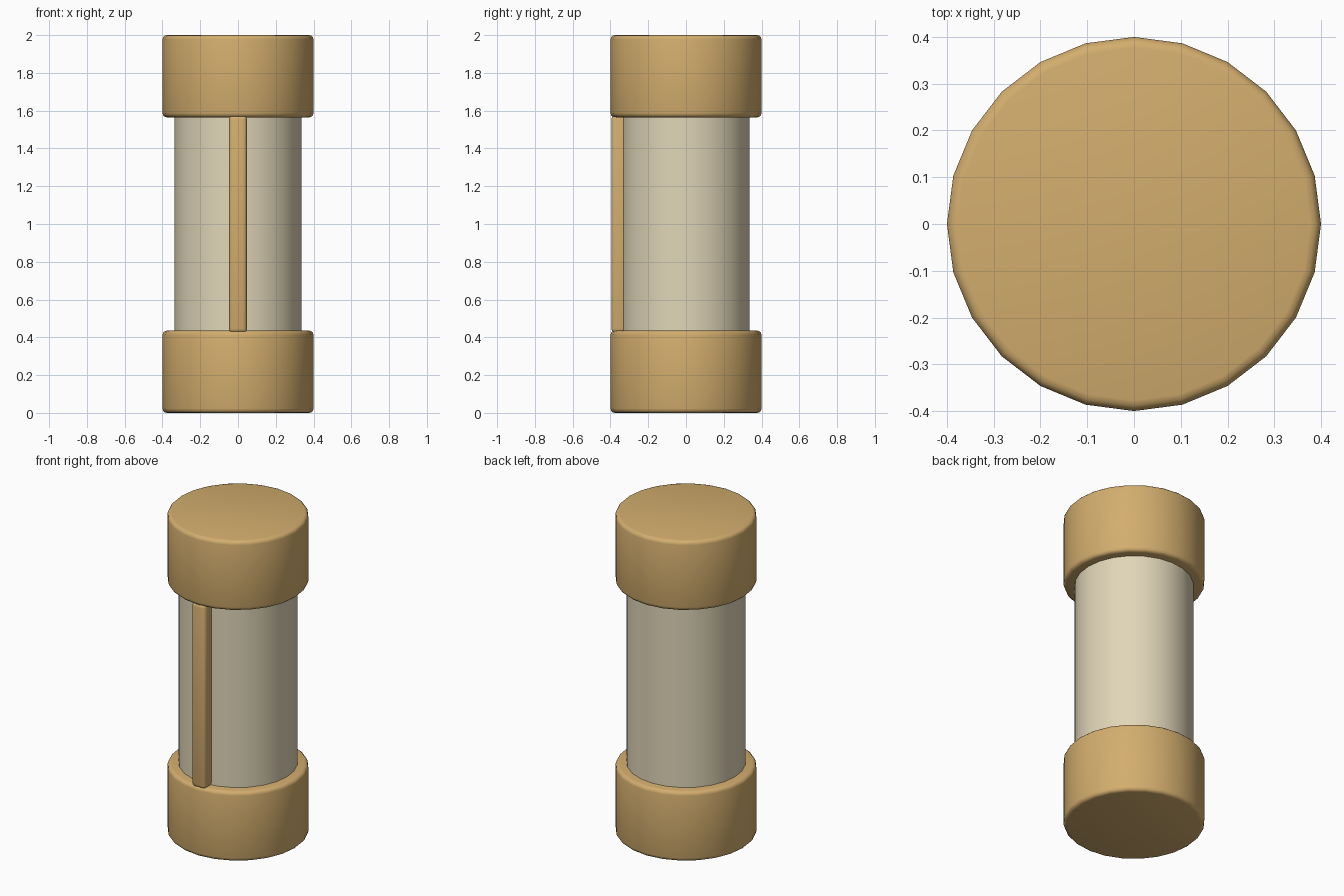
import bpy
import math

default = bpy.data.objects.get("Cube")
if default:
    bpy.data.objects.remove(default, do_unlink=True)


def material(name, color):
    mat = bpy.data.materials.new(name)
    mat.use_nodes = True
    mat.diffuse_color = color
    bsdf = next(n for n in mat.node_tree.nodes if n.type == 'BSDF_PRINCIPLED')
    bsdf.inputs["Base Color"].default_value = color
    return mat


tan = material("tan", (0.65, 0.42, 0.155, 1))
cream = material("cream", (0.75, 0.67, 0.48, 1))


def finish(name, mat, bevel=0):
    obj = bpy.context.object
    obj.name = name
    obj.data.materials.append(mat)
    if bevel:
        mod = obj.modifiers.new("rounded_edges", 'BEVEL')
        mod.width = bevel
        mod.segments = 3
        mod.limit_method = 'ANGLE'
        mod.angle_limit = math.radians(40)
        bpy.ops.object.modifier_apply(modifier=mod.name)
    bpy.ops.object.shade_smooth_by_angle(angle=math.radians(35))
    return obj


def cylinder(name, radius, bottom, top, mat, bevel=0):
    bpy.ops.mesh.primitive_cylinder_add(
        vertices=24, radius=radius, depth=top - bottom,
        location=(0, 0, (bottom + top) / 2))
    return finish(name, mat, bevel)


# End caps and the tube between them
CAP = 0.435
cylinder("bottom_cap", 0.4, 0, CAP, tan, 0.023)
cylinder("top_cap", 0.4, 2 - CAP, 2, tan, 0.023)
cylinder("tube", 0.337, CAP - 0.1, 2 - CAP + 0.1, cream)

# Raised strip down the front of the tube
bpy.ops.mesh.primitive_cube_add(size=1, location=(0, -0.345, 1))
strip = bpy.context.object
strip.scale = (0.094, 0.1, 1.15)
bpy.ops.object.transform_apply(location=False, rotation=False, scale=True)
finish("front_strip", tan, 0.02)
